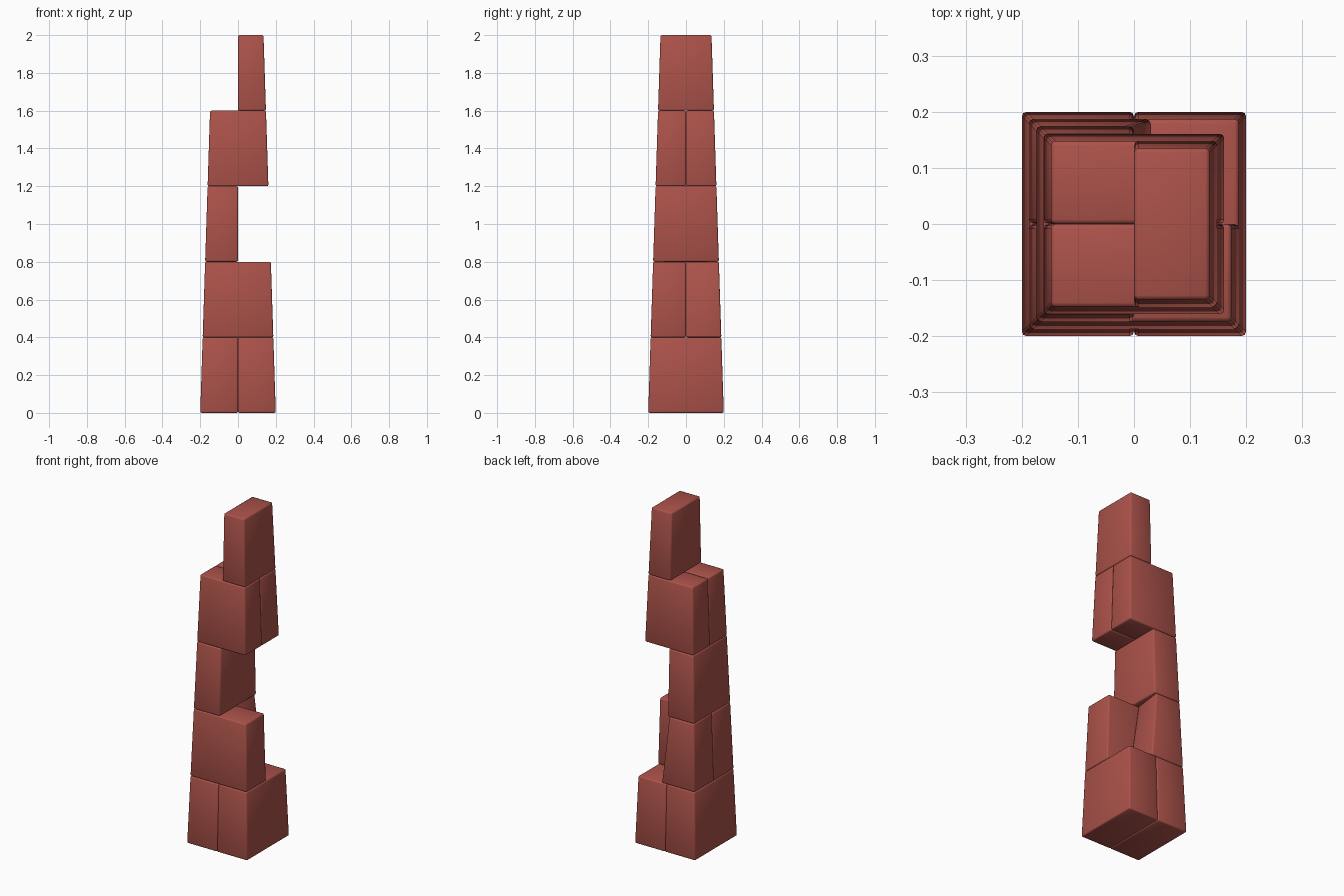
import bpy
import bmesh

if "Cube" in bpy.data.objects:
    bpy.data.objects.remove(bpy.data.objects["Cube"])

# Brick colour
brick_red = bpy.data.materials.new("brick red")
brick_red.diffuse_color = (0.41, 0.085, 0.068, 1)
brick_red.use_nodes = True
brick_red.node_tree.nodes["Principled BSDF"].inputs["Base Color"].default_value = brick_red.diffuse_color

LAYER = 0.4


def half(z):
    """Half width of the tapering tower at height z."""
    return 0.2 - 0.0325 * z


def brick(name, layer, axis, side, end=None):
    """One brick filling half a layer: split on axis, on the given side.
    end(y_outer, top) optionally gives the x of a broken right end."""
    bm = bmesh.new()
    bmesh.ops.create_cube(bm, size=2)
    for v in bm.verts:
        top = v.co.z > 0
        outer = v.co[axis] * side > 0
        right = v.co.x > 0
        z = (layer + (1 if top else 0)) * LAYER
        h = half(z)
        v.co.x *= h
        v.co.y *= h
        v.co.z = z
        if not outer:
            v.co[axis] = 0
        if end and right:
            v.co.x = end(outer, top)
    # Softened edges
    bmesh.ops.bevel(bm, geom=bm.edges[:], offset=0.008, segments=2,
                    profile=0.5, affect='EDGES')
    bmesh.ops.recalc_face_normals(bm, faces=bm.faces[:])
    for f in bm.faces:
        f.smooth = True
    mesh = bpy.data.meshes.new(name)
    bm.to_mesh(mesh)
    bm.free()
    mesh.materials.append(brick_red)
    ob = bpy.data.objects.new(name, mesh)
    bpy.context.collection.objects.link(ob)
    return ob


def broken_end(outer, top):
    if not top:
        return 0.03
    return -0.01 if outer else -0.03


# Layers from the ground up, alternating in direction
brick("base_brick_left", 0, 0, -1)
brick("base_brick_right", 0, 0, 1)
brick("second_brick_front", 1, 1, -1)
brick("second_brick_back_broken", 1, 1, 1, broken_end)
brick("third_brick_left", 2, 0, -1)
brick("fourth_brick_front", 3, 1, -1)
brick("fourth_brick_back", 3, 1, 1)
brick("top_brick_right", 4, 0, 1)
